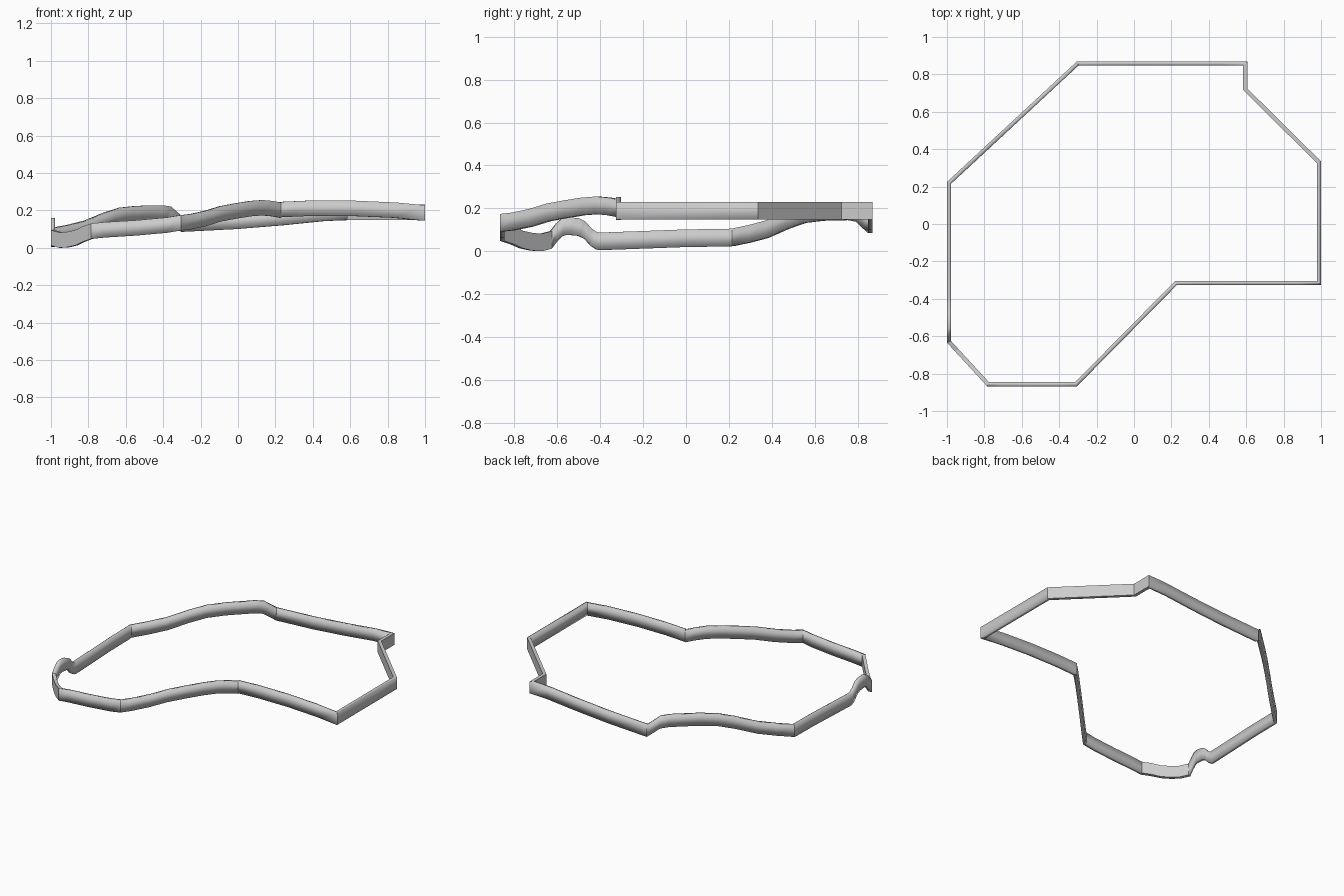
import bpy, bmesh
from mathutils import Vector

if "Cube" in bpy.data.objects:
    bpy.data.objects.remove(bpy.data.objects["Cube"])

HALF, HEIGHT = 0.011, 0.082

# walls in order: name, start of plan centreline, (fraction along, base height) keys, smooth
WALLS = [
    ("back_wall", (-0.30, 0.859),
     [(0, .085), (.33, .10), (.6, .12), (.85, .143), (1, .148)], True),
    ("back_notch_wall", (0.595, 0.859), [(0, .148), (1, .148)], False),
    ("back_right_wall", (0.595, 0.72), [(0, .148), (1, .148)], False),
    ("right_wall", (0.989, 0.33), [(0, .148), (1, .148)], True),
    ("front_right_wall", (0.989, -0.315),
     [(0, .145), (.2, .160), (.5, .170), (.8, .170), (1, .163)], True),
    ("front_diagonal_wall", (0.225, -0.315),
     [(0, .160), (.08, .168), (.18, .173), (.3, .168), (.45, .155), (.6, .140),
      (.75, .115), (.9, .098), (1, .092)], True),
    ("front_wall", (-0.31, -0.857),
     [(0, .092), (.15, .080), (.5, .065), (.85, .055), (1, .048)], True),
    ("front_left_wall", (-0.78, -0.857),
     [(0, .048), (.2, .033), (.4, .013), (.6, .003), (.8, 0), (1, .012)], False),
    ("left_wall", (-0.989, -0.63),
     [(0, .012), (.03, .045), (.06, .070), (.085, .077), (.15, .072), (.185, .058),
      (.22, .025), (.25, .008), (.27, .005), (.5, .012), (.75, .020), (.97, .022),
      (1, .024)], True),
    ("back_left_wall", (-0.989, 0.22),
     [(0, .024), (.12, .040), (.25, .062), (.4, .105), (.52, .132), (.65, .142),
      (.85, .145), (.91, .138), (.96, .108), (1, .085)], True),
]
points = [Vector(w[1]) for w in WALLS]
n = len(points)


def miter(i):
    """Offset from the centreline to the outer face at corner i."""
    a = (points[i] - points[i - 1]).normalized()
    b = (points[(i + 1) % n] - points[i]).normalized()
    na, nb = Vector((-a.y, a.x)), Vector((-b.y, b.x))
    return (na + nb) * (HALF / (1 + na.dot(nb)))


def build_wall(i):
    name, _, keys, smooth = WALLS[i]
    j = (i + 1) % n
    starts = [points[i] + s * miter(i) for s in (1, -1)]
    ends = [points[j] + s * miter(j) for s in (1, -1)]
    bm = bmesh.new()
    rings = []
    for t, z in keys:
        o, q = (a.lerp(b, t) for a, b in zip(starts, ends))
        rings.append([bm.verts.new((p.x, p.y, h)) for p, h in
                      ((o, z), (q, z), (q, z + HEIGHT), (o, z + HEIGHT))])
    for r0, r1 in zip(rings, rings[1:]):
        for k in range(4):
            m = (k + 1) % 4
            bm.faces.new((r0[k], r0[m], r1[m], r1[k]))
    bmesh.ops.recalc_face_normals(bm, faces=bm.faces)
    # open mitred ends meet the neighbouring walls; make sure faces point outward
    mid = (points[i] + points[j]) / 2
    top = max(bm.faces, key=lambda f: f.normal.z and abs(f.normal.z))
    zc = sum(v.co.z for v in rings[0] + rings[1]) / 8
    first_top = next(f for f in bm.faces
                     if rings[0][2] in f.verts and rings[0][3] in f.verts)
    if first_top.normal.z < 0:
        bmesh.ops.reverse_faces(bm, faces=bm.faces)
    for f in bm.faces:
        f.smooth = smooth
    mesh = bpy.data.meshes.new(name)
    bm.to_mesh(mesh)
    bm.free()
    bpy.context.collection.objects.link(bpy.data.objects.new(name, mesh))


for i in range(n):
    build_wall(i)
